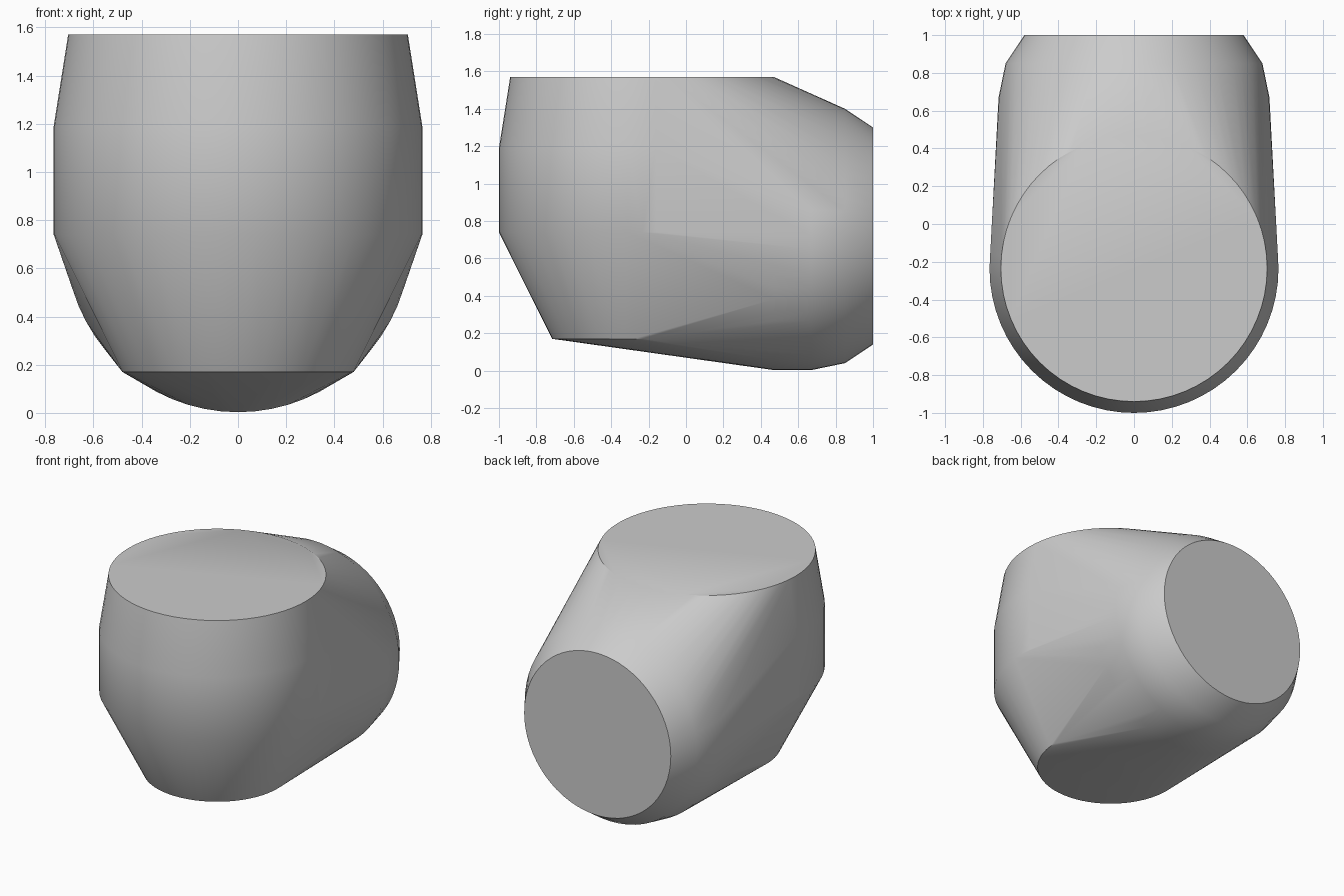
import bpy
import bmesh
import math

cube = bpy.data.objects.get("Cube")
if cube:
    bpy.data.objects.remove(cube, do_unlink=True)

SEGMENTS = 64


def add_rings(bm, profile, place):
    """Add a circle of vertices for each (position, radius) along an axis."""
    for position, radius in profile:
        for i in range(SEGMENTS):
            a = 2 * math.pi * i / SEGMENTS
            bm.verts.new(place(radius * math.cos(a), radius * math.sin(a), position))


bm = bmesh.new()

# Upright barrel: height, radius
upright = [(0.17, 0.48), (0.74, 0.765), (1.19, 0.765), (1.57, 0.705)]
add_rings(bm, upright, lambda u, v, w: (u, v - 0.235, w))

# Rear barrel: depth, radius
rear = [(0.47, 0.717), (0.67, 0.717), (0.85, 0.68), (1.0, 0.58)]
add_rings(bm, rear, lambda u, v, w: (u, w, v + 0.72))

# Wrap both barrels in one skin and merge the flat caps
hull = bmesh.ops.convex_hull(bm, input=bm.verts[:])
inside = [v for v in bm.verts if not v.link_faces]
bmesh.ops.delete(bm, geom=inside, context='VERTS')
bmesh.ops.dissolve_limit(bm, angle_limit=math.radians(0.1),
                         verts=bm.verts[:], edges=bm.edges[:])
bmesh.ops.recalc_face_normals(bm, faces=bm.faces[:])

mesh = bpy.data.meshes.new("body_shell")
bm.to_mesh(mesh)
bm.free()
body = bpy.data.objects.new("body_shell", mesh)
bpy.context.collection.objects.link(body)

# Plain grey
grey = bpy.data.materials.new("plain_grey")
grey.use_nodes = True
colour = (0.6, 0.6, 0.6, 1.0)
grey.diffuse_color = colour
grey.node_tree.nodes["Principled BSDF"].inputs["Base Color"].default_value = colour
mesh.materials.append(grey)

# Smooth sides with crisp cap rims
bpy.ops.object.select_all(action='DESELECT')
body.select_set(True)
bpy.context.view_layer.objects.active = body
bpy.ops.object.shade_smooth_by_angle(angle=math.radians(30))
